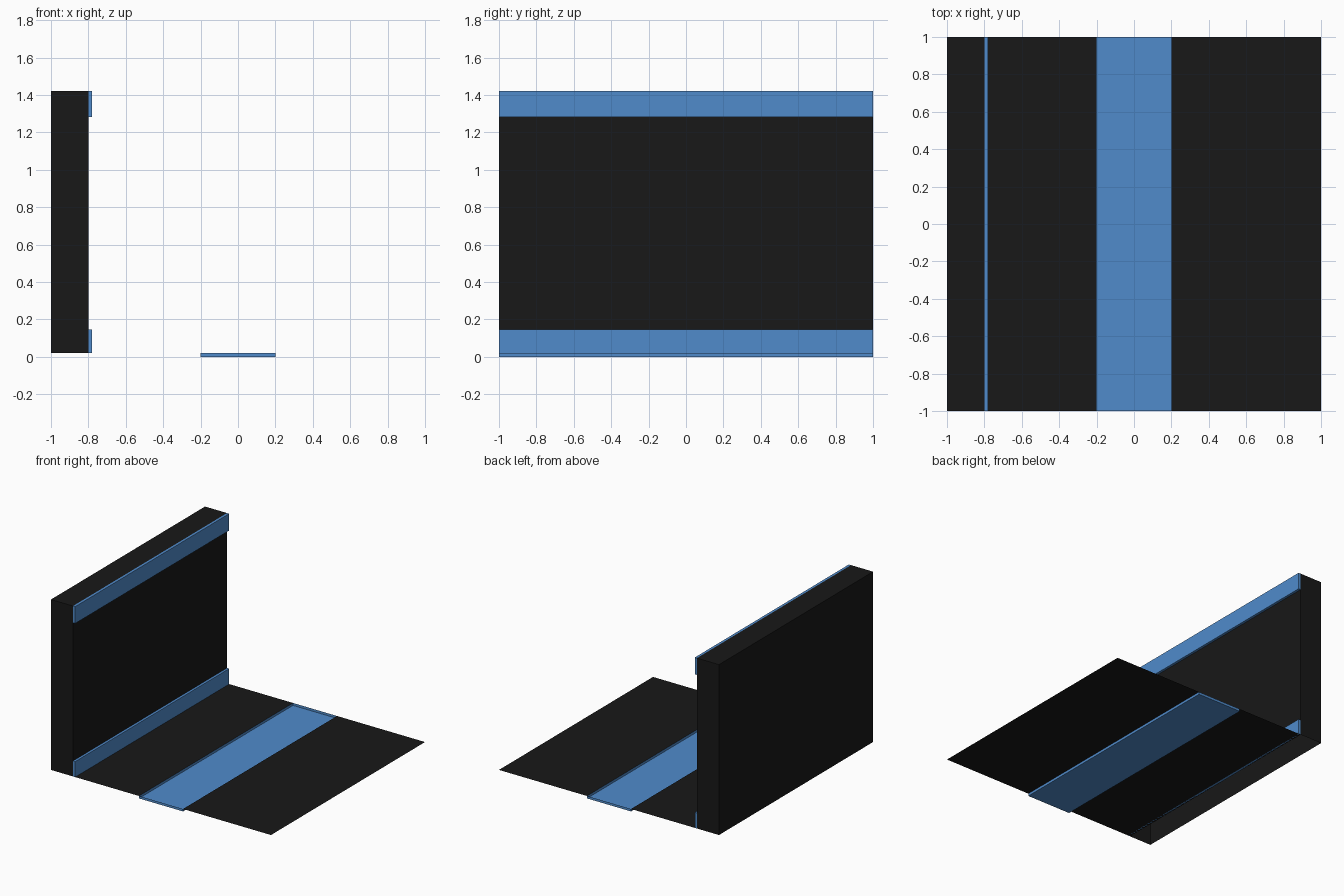
import bpy
import bmesh
from mathutils import Vector

if "Cube" in bpy.data.objects:
    bpy.data.objects.remove(bpy.data.objects["Cube"])

FLOOR_Z = 0.02
WALL_TOP = 1.42
BLACK, BLUE = 0, 1


def material(name, color):
    mat = bpy.data.materials.new(name)
    mat.diffuse_color = color
    mat.use_nodes = True
    mat.node_tree.nodes["Principled BSDF"].inputs["Base Color"].default_value = mat.diffuse_color
    return mat


def extrude(bm, face, offset, mat):
    """Pull one face along offset, leaving side walls; colour cap and sides."""
    cap = bmesh.ops.extrude_discrete_faces(bm, faces=[face])["faces"][0]
    bmesh.ops.translate(bm, verts=cap.verts[:], vec=Vector(offset))
    for edge in cap.edges:
        for f in edge.link_faces:
            f.material_index = mat
    return cap


bm = bmesh.new()

# Floor sheet in four lengthwise bands
xs = [-1.0, -0.8, -0.2, 0.2, 1.0]
rows = [[bm.verts.new((x, y, FLOOR_Z)) for x in xs] for y in (-1, 1)]
bands = [bm.faces.new((rows[0][i], rows[0][i + 1], rows[1][i + 1], rows[1][i]))
         for i in range(4)]

# Sunken blue channel along the middle
extrude(bm, bands[2], (0, 0, -FLOOR_Z), BLUE)

# Side wall, hollow and open underneath
extrude(bm, bands[0], (0, 0, WALL_TOP - FLOOR_Z), BLACK)

# Cut the wall for its trim bands
for z in (0.147, 1.282):
    bmesh.ops.bisect_plane(bm, geom=bm.verts[:] + bm.edges[:] + bm.faces[:],
                           plane_co=(0, 0, z), plane_no=(0, 0, 1))
bm.normal_update()

# Raised blue trim at the bottom and top of the wall's inner face
inner = [f for f in bm.faces
         if all(abs(v.co.x + 0.8) < 1e-4 for v in f.verts)]
inner.sort(key=lambda f: f.calc_center_median().z)
for face in (inner[0], inner[-1]):
    extrude(bm, face, (0.02, 0, 0), BLUE)

bm.normal_update()
mesh = bpy.data.meshes.new("floor_and_wall")
bm.to_mesh(mesh)
bm.free()
mesh.materials.append(material("black", (0.009, 0.009, 0.009, 1)))
mesh.materials.append(material("blue", (0.08, 0.26, 0.6, 1)))
obj = bpy.data.objects.new("floor_and_wall", mesh)
bpy.context.collection.objects.link(obj)
